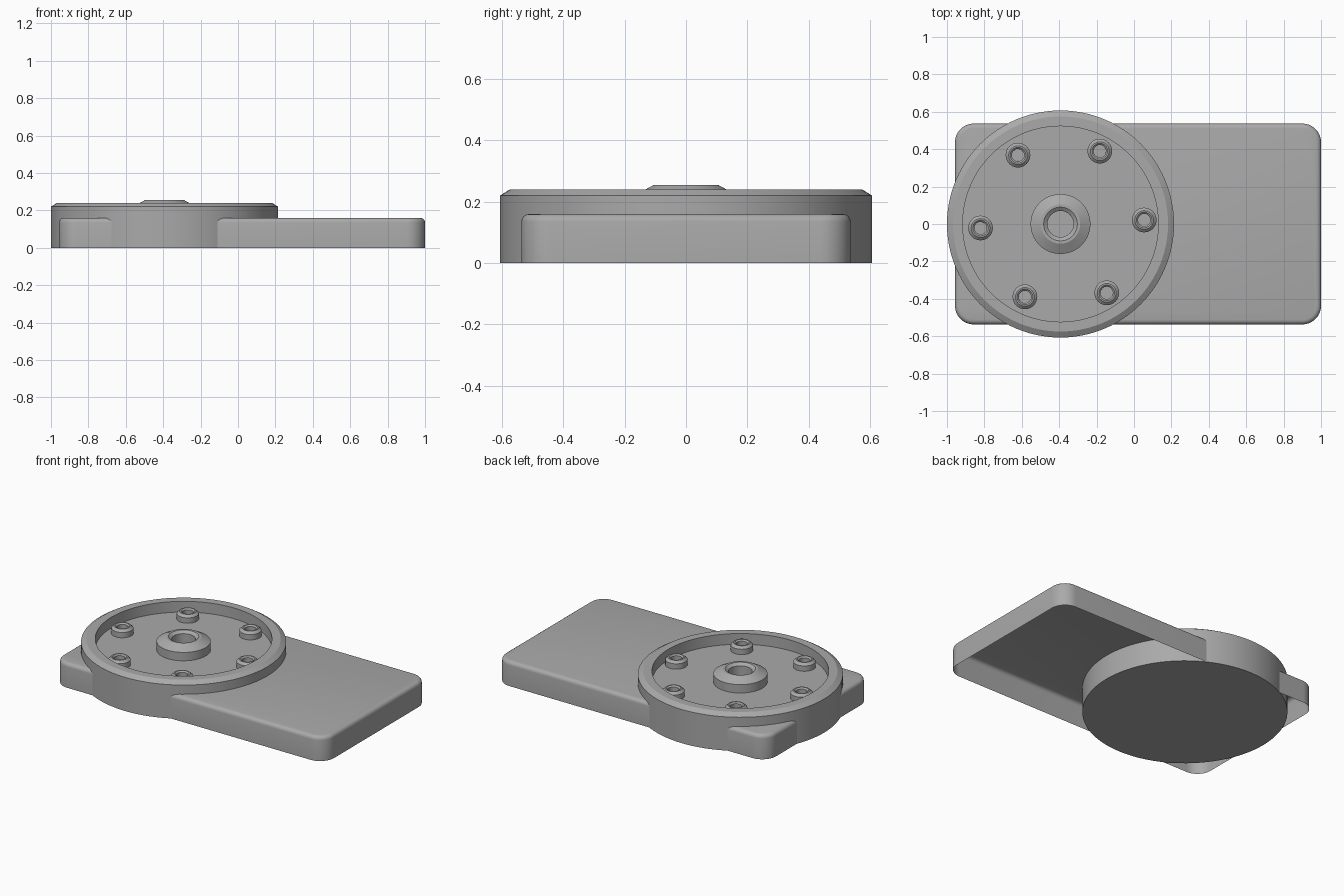
import bpy, bmesh, math
from mathutils import Matrix

cube = bpy.data.objects.get("Cube")
if cube:
    bpy.data.objects.remove(cube, do_unlink=True)

grey = bpy.data.materials.new("plain grey")
grey.use_nodes = True
grey.diffuse_color = (0.4, 0.4, 0.4, 1)
grey.node_tree.nodes["Principled BSDF"].inputs["Base Color"].default_value = (0.4, 0.4, 0.4, 1)

DRUM_X = -0.393
FLOOR = 0.17


def finish(bm, name, location=(0, 0, 0)):
    """Turn a bmesh into a smooth shaded object with sharp edges kept."""
    mesh = bpy.data.meshes.new(name)
    bm.to_mesh(mesh)
    bm.free()
    obj = bpy.data.objects.new(name, mesh)
    bpy.context.collection.objects.link(obj)
    obj.location = location
    mesh.materials.append(grey)
    bpy.ops.object.select_all(action='DESELECT')
    obj.select_set(True)
    bpy.context.view_layer.objects.active = obj
    bpy.ops.object.shade_smooth_by_angle(angle=math.radians(25))
    return obj


def lathe(name, profile, location, sides):
    """Revolve (radius, height) points around the vertical axis."""
    bm = bmesh.new()
    verts = [bm.verts.new((r, 0, z)) for r, z in profile]
    edges = [bm.edges.new(pair) for pair in zip(verts, verts[1:])]
    bmesh.ops.spin(bm, geom=verts + edges, cent=(0, 0, 0), axis=(0, 0, 1),
                   angle=math.tau, steps=sides, use_merge=True)
    bmesh.ops.remove_doubles(bm, verts=bm.verts, dist=0.0005)
    bmesh.ops.recalc_face_normals(bm, faces=bm.faces)
    # An open lower edge leaves the outside ambiguous, so make the top face up
    top = max(bm.faces, key=lambda f: f.calc_center_median().z)
    if top.normal.z < 0:
        bmesh.ops.reverse_faces(bm, faces=bm.faces)
    return finish(bm, name, location)


# Base plate: thin shell, open underneath, rounded corners and top rim
bm = bmesh.new()
bmesh.ops.create_cube(bm, size=1, matrix=Matrix.Translation((0.0215, 0, 0.08))
                      @ Matrix.Diagonal((1.957, 1.074, 0.16, 1)))
upright = [e for e in bm.edges if abs(e.verts[0].co.z - e.verts[1].co.z) > 0.1]
bmesh.ops.bevel(bm, geom=upright, offset=0.1, segments=10, profile=0.5, affect='EDGES')
bm.normal_update()
bottom = [f for f in bm.faces if f.normal.z < -0.9]
bmesh.ops.delete(bm, geom=bottom, context='FACES')
rim = [e for e in bm.edges if all(v.co.z > 0.159 for v in e.verts)]
bmesh.ops.bevel(bm, geom=rim, offset=0.025, segments=4, profile=0.5, affect='EDGES')
finish(bm, "base_plate")

# Round drum with a recessed floor and chamfered rim
lathe("drum", [(0, 0), (0.607, 0), (0.607, 0.22), (0.575, 0.24),
               (0.523, 0.24), (0.523, FLOOR), (0, FLOOR)], (DRUM_X, 0, 0), 96)

# Central hub with a blind hole
lathe("hub", [(0.16, 0), (0.16, 0.055), (0.105, 0.085), (0.09, 0.085),
              (0.07, 0.07), (0.07, 0.01), (0, 0.01)], (DRUM_X, 0, FLOOR), 64)

# Ring of six bosses
for i in range(6):
    a = math.radians(2.8 + 60 * i)
    lathe(f"boss_{i + 1}", [(0.066, 0), (0.066, 0.035), (0.05, 0.05), (0.042, 0.05),
                            (0.033, 0.042), (0.033, 0.01), (0, 0.01)],
          (DRUM_X + 0.01 + 0.438 * math.cos(a), 0.438 * math.sin(a), FLOOR), 32)
